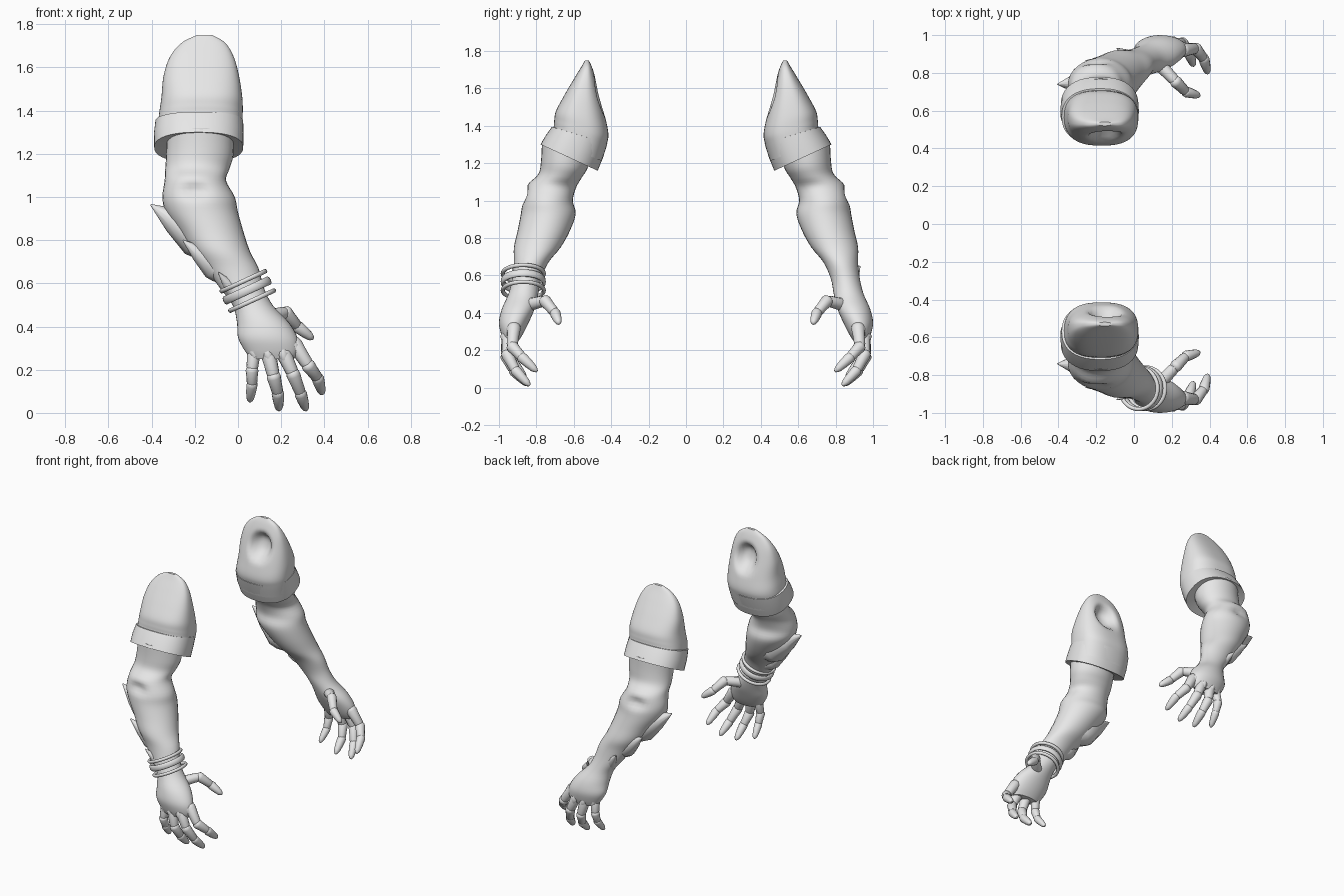
import bpy, bmesh, math
from mathutils import Vector

if "Cube" in bpy.data.objects:
    bpy.data.objects.remove(bpy.data.objects["Cube"])

grey = bpy.data.materials.new("light_grey")
grey.diffuse_color = (0.8, 0.8, 0.8, 1)
grey.use_nodes = True
grey.node_tree.nodes["Principled BSDF"].inputs["Base Color"].default_value = grey.diffuse_color


def finish(obj, angle=40):
    obj.data.materials.append(grey)
    bpy.ops.object.select_all(action='DESELECT')
    obj.select_set(True)
    bpy.context.view_layer.objects.active = obj
    bpy.ops.object.shade_smooth_by_angle(angle=math.radians(angle))


def loft(name, rings, side, caps=(True, True), angle=40):
    """Skin a list of point rings; side = -1 mirrors the part in y."""
    bm = bmesh.new()
    loops = [[bm.verts.new((p[0], p[1] * side, p[2])) for p in r] for r in rings]
    n = len(loops[0])
    for a, b in zip(loops, loops[1:]):
        for i in range(n):
            bm.faces.new((a[i], a[(i + 1) % n], b[(i + 1) % n], b[i]))
    if caps[0]:
        bm.faces.new(loops[0])
    if caps[1]:
        bm.faces.new(loops[-1])
    bmesh.ops.recalc_face_normals(bm, faces=bm.faces)
    mesh = bpy.data.meshes.new(name)
    bm.to_mesh(mesh)
    bm.free()
    obj = bpy.data.objects.new(name, mesh)
    bpy.context.collection.objects.link(obj)
    finish(obj, angle)


def smooth_rows(rows, steps=4):
    """Catmull-Rom interpolation between slice rows."""
    out = []
    for i in range(len(rows) - 1):
        p0, p1, p2, p3 = rows[max(i - 1, 0)], rows[i], rows[i + 1], rows[min(i + 2, len(rows) - 1)]
        for k in range(steps):
            t = k / steps
            out.append([0.5 * (2 * b + (c - a) * t + (2 * a - 5 * b + 4 * c - d) * t * t
                               + (3 * b - a - 3 * c + d) * t ** 3)
                        for a, b, c, d in zip(p0, p1, p2, p3)])
    return out + [list(rows[-1])]


def slices(rows, power=1.0, n=32):
    """Rounded slices from (x min, x max, y min, y max, z, slope in y)."""
    rings = []
    for x0, x1, y0, y1, z, slope in rows:
        ring = []
        for i in range(n):
            a = 2 * math.pi * i / n
            c, s = math.cos(a), math.sin(a)
            dx = math.copysign(abs(c) ** power, c) * (x1 - x0) / 2
            dy = math.copysign(abs(s) ** power, s) * (y1 - y0) / 2
            ring.append(Vector(((x0 + x1) / 2 + dx, (y0 + y1) / 2 + dy, z + slope * dy)))
        rings.append(ring)
    return rings


def rod(name, a, b, profile, side, n=12, angle=50):
    """Round part from a to b with (position, radius) profile."""
    a, b = Vector(a), Vector(b)
    q = (b - a).to_track_quat('Z', 'Y')
    rings = [[a.lerp(b, t) + q @ Vector((r * math.cos(2 * math.pi * i / n),
                                         r * math.sin(2 * math.pi * i / n), 0))
              for i in range(n)] for t, r in profile]
    loft(name, rings, side, angle=angle)


SLEEVE = [(-.19, -.12, -.54, -.52, 1.75, 0), (-.26, -.06, -.56, -.503, 1.715, 0),
          (-.315, -.02, -.60, -.482, 1.65, 0), (-.345, .005, -.65, -.458, 1.56, -.05),
          (-.355, .02, -.695, -.43, 1.46, -.15), (-.365, .022, -.705, -.415, 1.39, -.25),
          (-.37, .02, -.71, -.425, 1.34, -.3), (-.37, .015, -.74, -.45, 1.27, -.4)]
# The last row closes the underside inside the arm
CUFF = [(-.36, .01, -.70, -.44, 1.352, -.3), (-.383, .024, -.717, -.42, 1.35, -.3),
        (-.39, .026, -.75, -.443, 1.29, -.38), (-.388, .024, -.778, -.472, 1.23, -.46),
        (-.378, .014, -.768, -.482, 1.232, -.46), (-.30, -.05, -.74, -.54, 1.25, -.46)]
ARM = [(-.33, -.02, -.77, -.50, 1.28, -.3), (-.333, -.022, -.775, -.53, 1.19, -.2),
       (-.337, -.04, -.79, -.56, 1.13, -.1), (-.34, -.055, -.85, -.588, 1.075, -.05),
       (-.35, -.015, -.873, -.605, 1.0, 0),
       (-.335, .0, -.883, -.59, .93, 0), (-.275, .025, -.90, -.62, .84, 0),
       (-.215, .055, -.92, -.67, .75, 0), (-.15, .095, -.92, -.735, .67, 0),
       (-.085, .12, -.93, -.775, .58, 0), (-.025, .16, -.95, -.79, .5, 0),
       (-.005, .235, -.985, -.81, .42, 0), (.0, .275, -1.0, -.84, .35, 0),
       (.03, .28, -.99, -.87, .29, 0), (.06, .26, -.975, -.895, .25, 0)]
DIGITS = {
    "little_finger": [(.075, -.93, .29), (.065, -.945, .2), (.065, -.92, .13), (.055, -.86, .055)],
    "ring_finger": [(.14, -.95, .28), (.165, -.962, .17), (.185, -.92, .09), (.19, -.845, .015)],
    "middle_finger": [(.21, -.95, .28), (.255, -.957, .18), (.29, -.91, .09), (.315, -.84, .015)],
    "index_finger": [(.26, -.92, .32), (.325, -.93, .22), (.37, -.875, .16), (.39, -.80, .09)],
    "thumb": [(.13, -.85, .44), (.22, -.755, .465), (.275, -.70, .40), (.345, -.68, .345)],
}
SPIKES = [((-.19, -.75, .82), (-.405, -.74, .965), .10),
          ((-.11, -.83, .68), (-.255, -.865, .80), .065),
          ((.0, -.87, .54), (-.09, -.93, .65), .045)]

for side, label in ((1, "front"), (-1, "rear")):
    # Sleeve with a hollow pressed into the body-facing shoulder side
    rings = slices(smooth_rows(SLEEVE, 6), 0.78, 56)
    for ring in rings:
        mid = sum(p.y for p in ring) / len(ring)
        for p in ring:
            if p.y > mid:
                d = ((p.x + .15) / .07) ** 2 + ((p.z - 1.56) / .085) ** 2
                p.y -= 0.07 * math.exp(-d * d) * min(1, (p.y - mid) / .05)
    loft(label + "_sleeve", rings, side, (True, False))
    loft(label + "_cuff", slices(CUFF, 0.85, 40), side, (False, False))

    # Arm and palm, with a shallow hollow at the elbow bend
    rings = slices(smooth_rows(ARM))
    for ring in rings:
        for p in ring:
            if p.y < -.72:
                p.y += .03 * math.exp(-((p.x + .2) / .06) ** 2 - ((p.z - 1.03) / .035) ** 2)
    loft(label + "_arm", rings, side)

    # Swept-back forearm spikes, blended well into the arm
    for i, (base, tip, r) in enumerate(SPIKES):
        rod(f"{label}_spike_{i + 1}", base, tip,
            [(-.5, r * .5), (-.2, r * .9), (0, r), (.5, r * .6), (1, .003)], side, 12, 35)

    # Jointed digits built from overlapping tapered segments
    for name, path in DIGITS.items():
        for i, r in enumerate((.037, .033, .029)):
            r *= 0.9 if name == "little_finger" else 1.0
            end = [(.8, r * .7), (.95, r * .5), (1.05, r * .2)] if i == 2 else [(.85, r * .82), (1.05, r * .6)]
            rod(f"{label}_{name}_{i + 1}", path[i], path[i + 1],
                [(-.2, r * .55), (-.1, r * .9), (.05, r), (.45, r * .88)] + end, side)
    # Knuckle points lying on the back of the hand
    for name, path in list(DIGITS.items())[:4]:
        a = Vector(path[0]) + Vector((0, -.018, -.01))
        rod(f"{label}_{name}_knuckle", a, a + Vector((-.015, .012, .07)),
            [(-.4, .012), (0, .026), (.5, .018), (1, .003)], side, 8)

# Loose bracelets on the front wrist only
for i, (x, z, flat) in enumerate(((.025, .61, 1), (.042, .567, 1.9), (.065, .52, 1))):
    bpy.ops.mesh.primitive_torus_add(major_segments=40, minor_segments=10, major_radius=.110,
                                     minor_radius=.011, location=(x, -.87, z),
                                     rotation=(0, -.43, 0))
    bracelet = bpy.context.object
    bracelet.name = f"bracelet_{i + 1}"
    bracelet.scale.z = flat
    finish(bracelet, 60)
